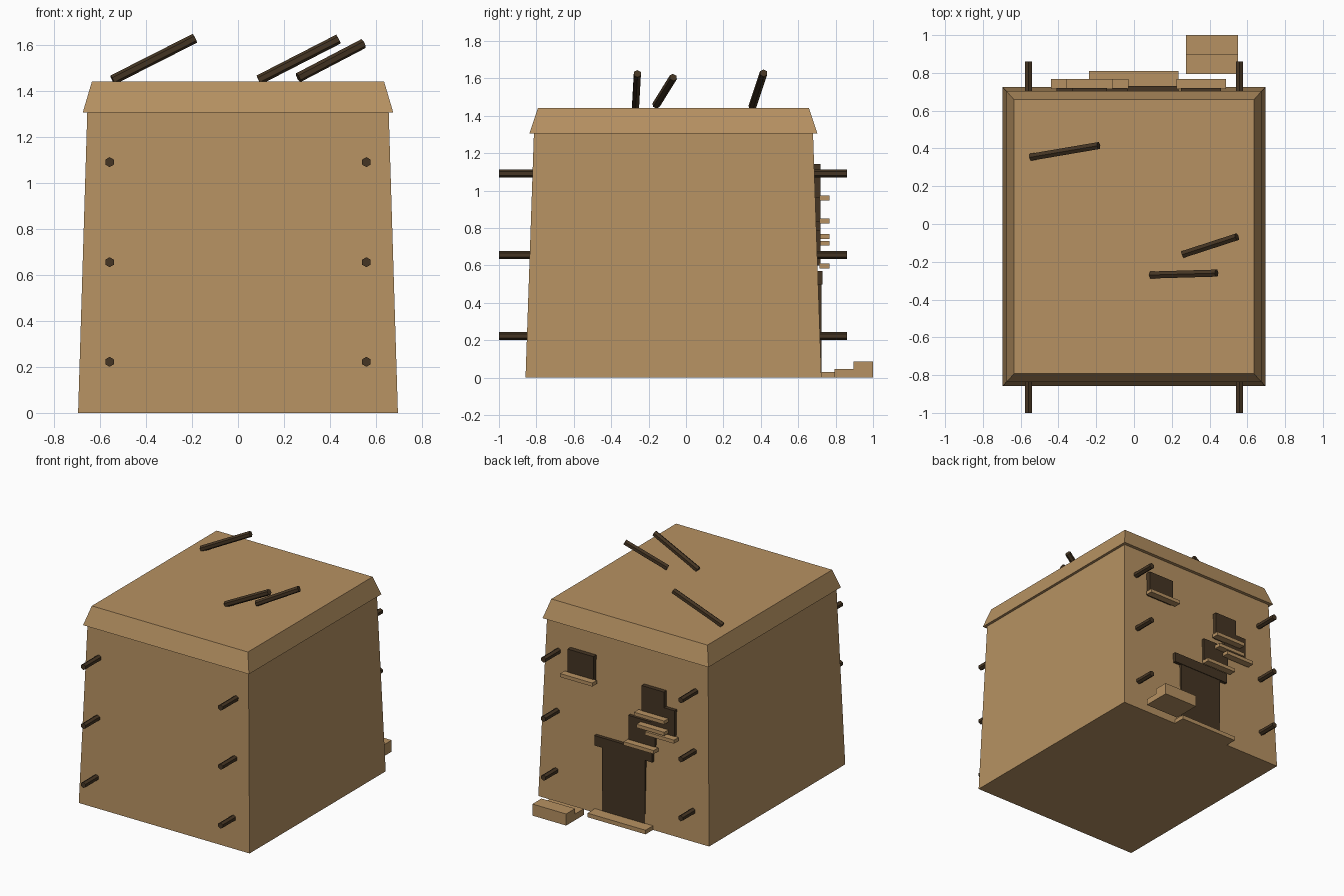
import bpy
import bmesh
from mathutils import Vector, Matrix

if "Cube" in bpy.data.objects:
    bpy.data.objects.remove(bpy.data.objects["Cube"], do_unlink=True)


def material(name, color):
    m = bpy.data.materials.new(name)
    m.use_nodes = True
    m.diffuse_color = color
    bsdf = m.node_tree.nodes["Principled BSDF"]
    bsdf.inputs["Base Color"].default_value = color
    bsdf.inputs["Roughness"].default_value = 0.9
    return m


CLAY = material("sandy_clay", (0.47, 0.285, 0.122, 1))
WOOD = material("dark_wood", (0.06, 0.036, 0.017, 1))


def finish(name, bm, mat):
    mesh = bpy.data.meshes.new(name)
    bm.to_mesh(mesh)
    bm.free()
    mesh.materials.append(mat)
    ob = bpy.data.objects.new(name, mesh)
    bpy.context.scene.collection.objects.link(ob)
    return ob


def box(name, x, y, z, mat, taper=(0, 0)):
    """Box from ranges; taper pulls the top edges inwards in x and y."""
    bm = bmesh.new()
    bmesh.ops.create_cube(bm, size=1)
    for v in bm.verts:
        top = v.co.z > 0
        sx, sy = (1 if v.co.x > 0 else -1), (1 if v.co.y > 0 else -1)
        v.co = (x[sx > 0] - sx * taper[0] * top,
                y[sy > 0] - sy * taper[1] * top, z[top])
    return finish(name, bm, mat)


def pole(name, start, end, radius=0.0215):
    """Six-sided pole between two points."""
    a, b = Vector(start), Vector(end)
    d = b - a
    bm = bmesh.new()
    bmesh.ops.create_cone(bm, cap_ends=True, segments=6, radius1=radius,
                          radius2=radius, depth=d.length)
    rot = d.to_track_quat('Z', 'Y').to_matrix().to_4x4()
    bmesh.ops.transform(bm, matrix=Matrix.Translation((a + b) / 2) @ rot,
                        verts=bm.verts)
    return finish(name, bm, WOOD)


# Tapered walls and the flared roof rim
box("walls", (-0.695, 0.695), (-0.858, 0.724), (0, 1.31), CLAY, (0.04, 0.045))
box("roof_cap", (-0.675, 0.675), (-0.837, 0.703), (1.305, 1.44), CLAY, (0.04, 0.045))

# Beam ends through front and back walls
for side, sx in (("left", 1), ("right", -1)):
    for level, z in enumerate((0.222, 0.655, 1.09)):
        pole(f"beam_{side}_{level}", (sx * 0.558, -1, z), (sx * 0.558, 0.86, z))

# Loose poles leaning out of the roof
pole("roof_pole_back", (-0.545, 0.354, 1.447), (-0.188, 0.415, 1.628))
pole("roof_pole_front", (0.09, -0.27, 1.447), (0.437, -0.26, 1.625))
pole("roof_pole_middle", (0.262, -0.16, 1.457), (0.545, -0.068, 1.605))

# Doorway with lintel and threshold
box("door", (-0.173, 0.177), (0.66, 0.7255), (0.002, 0.52), WOOD)
box("lintel", (-0.235, 0.235), (0.66, 0.73), (0.497, 0.57), WOOD)
box("threshold", (-0.238, 0.235), (0.68, 0.81), (0, 0.03), CLAY)

# Windows: x range and z range of each dark panel
windows = {
    "left": ((0.25, 0.46), (0.96, 1.142)),
    "upper": ((-0.325, -0.143), (0.835, 1.035)),
    "outer": ((-0.41, -0.22), (0.72, 0.92)),
    "inner": ((-0.25, -0.035), (0.6, 0.787)),
}
for name, (x, z) in windows.items():
    box(f"window_{name}", x, (0.64, 0.72), z, WOOD)

# Window ledges: x range and height of the underside
ledges = {
    "left": ((0.225, 0.487), 0.947),
    "upper": ((-0.36, -0.115), 0.824),
    "middle": ((-0.36, -0.135), 0.741),
    "outer": ((-0.44, -0.205), 0.705),
    "inner": ((-0.275, -0.03), 0.584),
}
for name, (x, z) in ledges.items():
    box(f"ledge_{name}", x, (0.715, 0.768), (z, z + 0.026), CLAY)

# Two blocks forming a step behind the house
box("step_low", (0.275, 0.55), (0.795, 0.9), (0, 0.045), CLAY)
box("step_high", (0.275, 0.55), (0.895, 1.0), (0, 0.085), CLAY)
